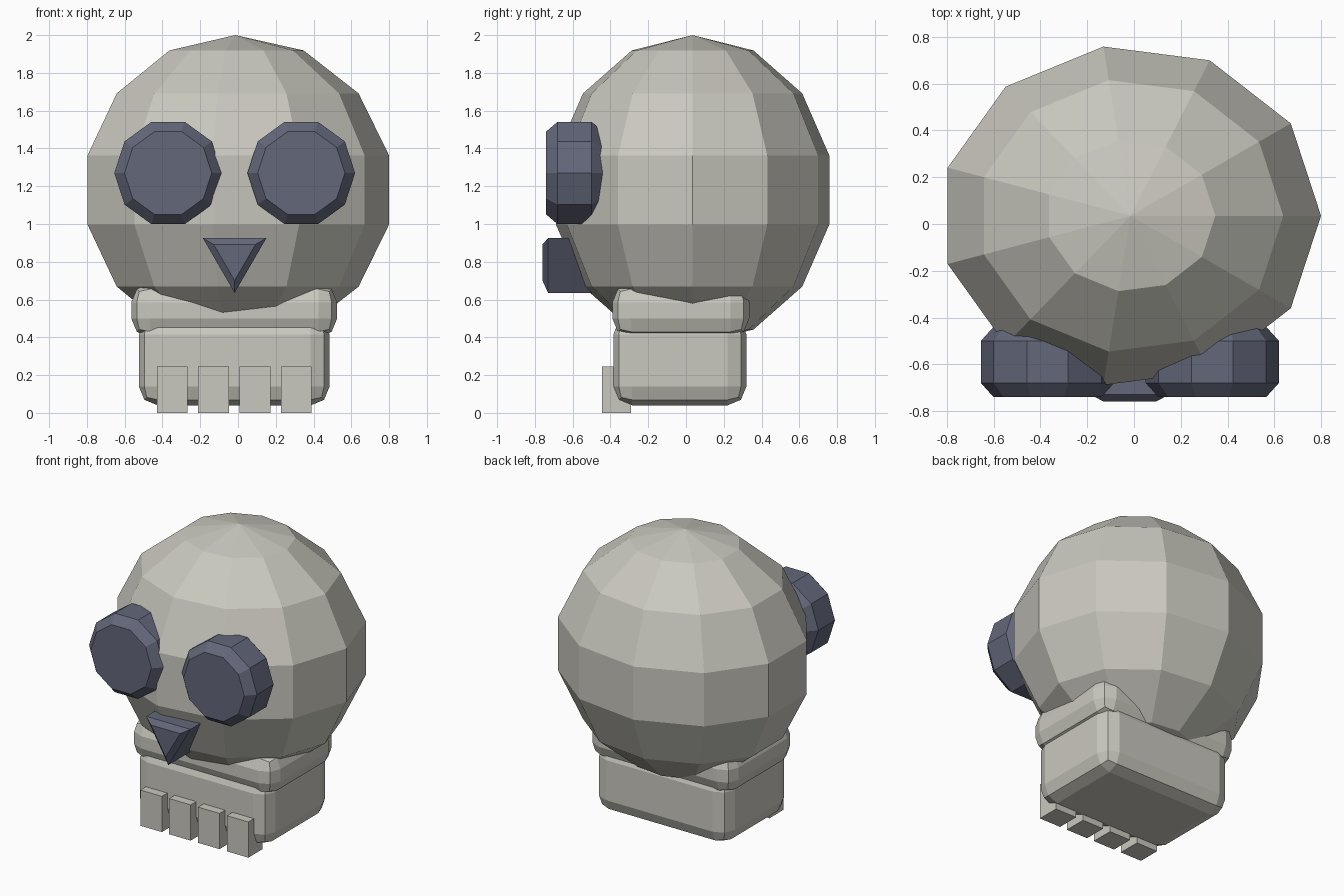
import bpy, bmesh
from math import sin, cos, pi

cube = bpy.data.objects.get("Cube")
if cube:
    bpy.data.objects.remove(cube, do_unlink=True)


def material(name, rgb):
    mat = bpy.data.materials.new(name)
    mat.use_nodes = True
    mat.diffuse_color = (*rgb, 1)
    mat.node_tree.nodes["Principled BSDF"].inputs["Base Color"].default_value = (*rgb, 1)
    return mat


bone = material("bone", (0.59, 0.58, 0.52))
hollow = material("dark_hollow", (0.125, 0.135, 0.195))


def add(name, bm, mat):
    bmesh.ops.recalc_face_normals(bm, faces=bm.faces)
    mesh = bpy.data.meshes.new(name)
    bm.to_mesh(mesh)
    bm.free()
    mesh.materials.append(mat)
    obj = bpy.data.objects.new(name, mesh)
    bpy.context.collection.objects.link(obj)
    return obj


def loft(name, rings, mat):
    """Skin a stack of equal-length point rings and cap both ends."""
    bm = bmesh.new()
    loops = [[bm.verts.new(p) for p in ring] for ring in rings]
    n = len(loops[0])
    for a, b in zip(loops, loops[1:]):
        for i in range(n):
            j = (i + 1) % n
            bm.faces.new((a[i], a[j], b[j], b[i]))
    bm.faces.new(loops[0])
    bm.faces.new(loops[-1])
    bmesh.ops.remove_doubles(bm, verts=bm.verts, dist=0.0001)
    return add(name, bm, mat)


def box(name, lo, hi, mat, bevel=0):
    bm = bmesh.new()
    bmesh.ops.create_cube(bm, size=1)
    for v in bm.verts:
        v.co = [(a + b) / 2 + c * (b - a) for a, b, c in zip(lo, hi, v.co)]
    if bevel:
        bmesh.ops.bevel(bm, geom=bm.edges[:], offset=bevel, segments=2,
                        profile=0.5, affect='EDGES')
    return add(name, bm, mat)


def plug(name, centre, outline, depths, inset, mat):
    """Prism along y with chamfered ends; inset scales the end caps."""
    cx, cz = centre
    scales = (inset, 1, 1, inset)
    rings = [[(cx + x * s, y, cz + z * s) for x, z in outline]
             for y, s in zip(depths, scales)]
    return loft(name, rings, mat)


# Cranium: faceted ellipsoid, eleven sides by seven bands
SIDES, BANDS = 11, 7
bm = bmesh.new()
rings = []
for k in range(1, BANDS):
    t = pi * k / BANDS
    rings.append([bm.verts.new((-0.015 + 0.836 * sin(t) * cos(2 * pi * i / SIDES),
                                0.035 + 0.75 * sin(t) * sin(2 * pi * i / SIDES),
                                1.18 + 0.82 * cos(t))) for i in range(SIDES)])
top = bm.verts.new((-0.015, 0.035, 2.0))
bottom = bm.verts.new((-0.015, 0.035, 0.36))
for i in range(SIDES):
    j = (i + 1) % SIDES
    bm.faces.new((top, rings[0][i], rings[0][j]))
    bm.faces.new((bottom, rings[-1][j], rings[-1][i]))
    for a, b in zip(rings, rings[1:]):
        bm.faces.new((a[i], b[i], b[j], a[j]))
add("cranium", bm, bone)

# Jaw blocks
box("upper_jaw", (-0.565, -0.39, 0.40), (0.525, 0.335, 0.685), bone, 0.1)
box("lower_jaw", (-0.525, -0.385, 0.04), (0.485, 0.32, 0.515), bone, 0.1)

# Teeth
for i in range(4):
    x = -0.43 + 0.219 * i
    box(f"tooth_{i + 1}", (x, -0.445, 0), (x + 0.163, -0.29, 0.245), bone)

# Eye sockets: chamfered ten-sided plugs
decagon = [(0.285 * cos(pi * i / 5), 0.285 * sin(pi * i / 5)) for i in range(10)]
for side, x in (("right", -0.37), ("left", 0.335)):
    plug(f"{side}_eye_socket", (x, 1.27), decagon,
         (-0.74, -0.68, -0.5, -0.44), 0.81, hollow)

# Nose: chamfered triangular plug pointing down
plug("nose", (-0.018, 0.828), [(-0.168, 0.097), (0.168, 0.097), (0, -0.193)],
     (-0.76, -0.73, -0.49, -0.46), 0.66, hollow)
